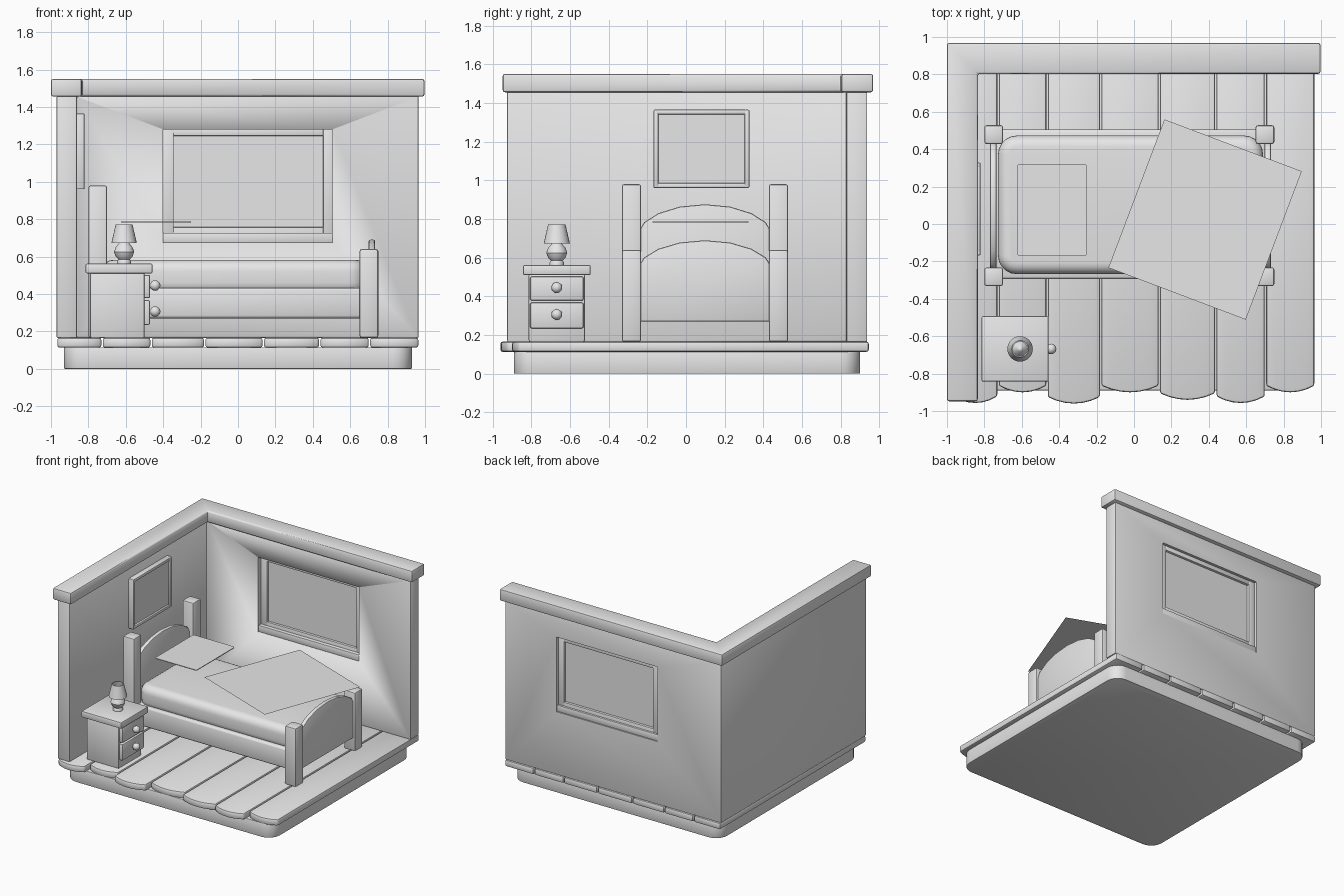
import bpy, bmesh, math
from mathutils import Vector

cube = bpy.data.objects.get("Cube")
if cube:
    bpy.data.objects.remove(cube, do_unlink=True)

grey = bpy.data.materials.new("plain_grey")
grey.use_nodes = True
grey.diffuse_color = (0.8, 0.8, 0.8, 1)
grey.node_tree.nodes["Principled BSDF"].inputs["Base Color"].default_value = (0.8, 0.8, 0.8, 1)


def finish(name, bm, bevel=0, segs=2, angle=35):
    bmesh.ops.recalc_face_normals(bm, faces=bm.faces)
    mesh = bpy.data.meshes.new(name)
    bm.to_mesh(mesh)
    bm.free()
    obj = bpy.data.objects.new(name, mesh)
    bpy.context.collection.objects.link(obj)
    mesh.materials.append(grey)
    bpy.ops.object.select_all(action='DESELECT')
    bpy.context.view_layer.objects.active = obj
    obj.select_set(True)
    if bevel:
        mod = obj.modifiers.new("soft_edges", 'BEVEL')
        mod.width, mod.segments = bevel, segs
        mod.limit_method, mod.angle_limit = 'ANGLE', math.radians(40)
        bpy.ops.object.modifier_apply(modifier=mod.name)
    bpy.ops.object.shade_smooth_by_angle(angle=math.radians(angle))
    return obj


def prism(name, pts, lo, hi, axis='z', bevel=0, segs=2, corner=0, angle=35):
    """Extrude a 2D outline along an axis; corner rounds the outline itself."""
    place = {'z': lambda a, b, c: (a, b, c), 'x': lambda a, b, c: (c, a, b)}[axis]
    bm = bmesh.new()
    bottom = bm.faces.new([bm.verts.new(place(a, b, lo)) for a, b in pts])
    grown = bmesh.ops.extrude_face_region(bm, geom=[bottom])["geom"]
    shift = Vector(place(0, 0, hi - lo))
    bmesh.ops.translate(bm, vec=shift, verts=[g for g in grown if isinstance(g, bmesh.types.BMVert)])
    if corner:
        d = shift.normalized()
        sides = [e for e in bm.edges
                 if abs((e.verts[0].co - e.verts[1].co).normalized().dot(d)) > 0.99]
        bmesh.ops.bevel(bm, geom=sides, offset=corner, segments=5, profile=0.5, affect='EDGES')
    return finish(name, bm, bevel, segs, angle)


def rect(a0, a1, b0, b1):
    return [(a0, b0), (a1, b0), (a1, b1), (a0, b1)]


def box(name, x, y, z, bevel=0.008, **kw):
    return prism(name, rect(*x, *y), *z, bevel=bevel, **kw)


def lathe(name, profile, centre, sides=24):
    bm = bmesh.new()
    verts = [bm.verts.new((r, 0, z)) for r, z in profile]
    edges = [bm.edges.new(p) for p in zip(verts, verts[1:])]
    bmesh.ops.spin(bm, geom=verts + edges, cent=(0, 0, 0), axis=(0, 0, 1),
                   angle=math.tau, steps=sides)
    bmesh.ops.remove_doubles(bm, verts=bm.verts, dist=0.0005)
    bmesh.ops.translate(bm, vec=centre, verts=bm.verts)
    return finish(name, bm)


# Plinth and floor planks with bowed front ends
box("plinth", (-0.93, 0.93), (-0.89, 0.9), (0, 0.115), 0.004, corner=0.1)
seams = [-0.97, -0.727, -0.465, -0.178, 0.135, 0.437, 0.703, 0.968]
tips = [-0.957, -0.9, -0.96, -0.9, -0.94, -0.957, -0.9]
for i, tip in enumerate(tips):
    x0, x1 = seams[i] + 0.004, seams[i + 1] - 0.004
    front = [(x0 + (x1 - x0) * t, tip + 0.035 * (2 * t - 1) ** 2)
             for t in (0, 0.17, 0.33, 0.5, 0.67, 0.83, 1)]
    prism(f"floor_plank_{i + 1}", front + [(x1, 0.945), (x0, 0.945)], 0.113, 0.166, bevel=0.012)


# Two walls in one L shape, with a coping on top
def corner_shape(x0, x1, y0, y1, thick):
    return [(x0, y0), (x0 + thick, y0), (x0 + thick, y1 - thick),
            (x1, y1 - thick), (x1, y1), (x0, y1)]


walls = prism("walls", corner_shape(-0.97, 0.966, -0.925, 0.937, 0.108), 0.165, 1.46, bevel=0.008)
prism("wall_coping", corner_shape(-1, 0.997, -0.948, 0.968, 0.165), 1.455, 1.55, bevel=0.012)

# Window opening, frame, sill and pane
cutter = box("window_cutter", (-0.4, 0.505), (0.7, 1.1), (0.675, 1.28), 0)
cutter.hide_render = True
cut = walls.modifiers.new("window_opening", 'BOOLEAN')
cut.operation, cut.solver, cut.object = 'DIFFERENCE', 'EXACT', cutter
bpy.context.view_layer.objects.active = walls
bpy.ops.object.modifier_apply(modifier=cut.name)
bpy.data.objects.remove(cutter, do_unlink=True)
depth = (0.865, 0.915)
for side, x in (("right", (-0.402, -0.345)), ("left", (0.455, 0.507))):
    box(f"window_frame_{side}", x, depth, (0.675, 1.282), 0.003)
for part, z in (("bottom", (0.672, 0.757)), ("top", (1.245, 1.282))):
    box(f"window_frame_{part}", (-0.346, 0.456), depth, z, 0.003)
box("window_sill", (-0.402, 0.507), (0.835, 0.93), (0.673, 0.727), 0.006)
box("window_pane", (-0.35, 0.46), (0.885, 0.895), (0.75, 1.25), 0)

# Wall picture
for part, y, z in (("right", (-0.168, -0.142), (0.96, 1.365)), ("left", (0.302, 0.328), (0.96, 1.365)),
                   ("bottom", (-0.15, 0.31), (0.96, 0.985)), ("top", (-0.15, 0.31), (1.34, 1.365))):
    box(f"picture_frame_{part}", (-0.87, -0.82), y, z, 0.007)
box("picture_panel", (-0.87, -0.835), (-0.15, 0.31), (0.975, 1.35), 0)

# Bed posts
MID = 0.098
for side, y in (("right", MID - 0.38), ("left", MID + 0.38)):
    for end, x, top in (("head", -0.75, 0.98), ("foot", 0.7, 0.64)):
        box(f"{end}_post_{side}", (x - 0.05, x + 0.05), (y - 0.05, y + 0.05), (0.165, top), 0.012)


# Arched end boards
def board(name, x0, x1, edge, crown):
    arch = [(MID + 0.34 * math.cos(a), edge + (crown - edge) * math.sin(a) ** 1.2)
            for a in [math.pi * k / 8 for k in range(9)]]
    prism(name, arch + [(MID - 0.34, 0.27), (MID + 0.34, 0.27)], x0, x1, axis='x', bevel=0.01)


board("headboard", -0.77, -0.735, 0.74, 0.876)
board("footboard", 0.698, 0.733, 0.56, 0.69)

# Bed base and soft mattress
box("bed_base", (-0.74, 0.705), (MID + 0.007 - 0.4, MID + 0.007 + 0.4), (0.27, 0.433),
    0.015, angle=180)
box("mattress", (-0.727, 0.69), (-0.268, 0.473), (0.4, 0.582), 0.06, segs=5, corner=0.1, angle=80)


# Flat sheets above the bed
def sheet(name, centre, size, turn, z):
    bm = bmesh.new()
    c, s = math.cos(turn), math.sin(turn)
    bm.faces.new([bm.verts.new((centre[0] + c * a - s * b, centre[1] + s * a + c * b, z))
                  for a, b in rect(-size[0] / 2, size[0] / 2, -size[1] / 2, size[1] / 2)])
    finish(name, bm)


box("pillow_sheet", (-0.625, -0.252), (-0.172, 0.322), (0.781, 0.787), 0, corner=0.015)
sheet("blanket_sheet", (0.38, 0.024), (0.785, 0.848), math.radians(-20.7), 0.784)

# Nightstand with two drawers facing the bed side
NY = -0.668
box("nightstand_body", (-0.79, -0.5), (NY - 0.145, NY + 0.145), (0.165, 0.515))
box("nightstand_top", (-0.815, -0.457), (NY - 0.175, NY + 0.175), (0.51, 0.562))
for name, z0, z1 in (("lower", 0.235, 0.367), ("upper", 0.378, 0.502)):
    box(f"{name}_drawer", (-0.51, -0.47), (NY - 0.138, NY + 0.138), (z0, z1))
    bm = bmesh.new()
    bmesh.ops.create_uvsphere(bm, u_segments=16, v_segments=10, radius=0.028)
    bmesh.ops.translate(bm, vec=(-0.443, NY, (z0 + z1) / 2 + 0.005), verts=bm.verts)
    finish(f"{name}_drawer_knob", bm)

# Table lamp: turned body and open shade
lathe("lamp_body", [(0, 0.56), (0.037, 0.56), (0.037, 0.575), (0.03, 0.585), (0.045, 0.6),
                    (0.054, 0.625), (0.045, 0.65), (0.03, 0.668), (0.015, 0.69), (0, 0.7)],
      (-0.609, NY, 0))
lathe("lamp_shade", [(0.068, 0.672), (0.045, 0.772), (0.039, 0.772), (0.062, 0.672), (0.068, 0.672)],
      (-0.609, NY, 0))
